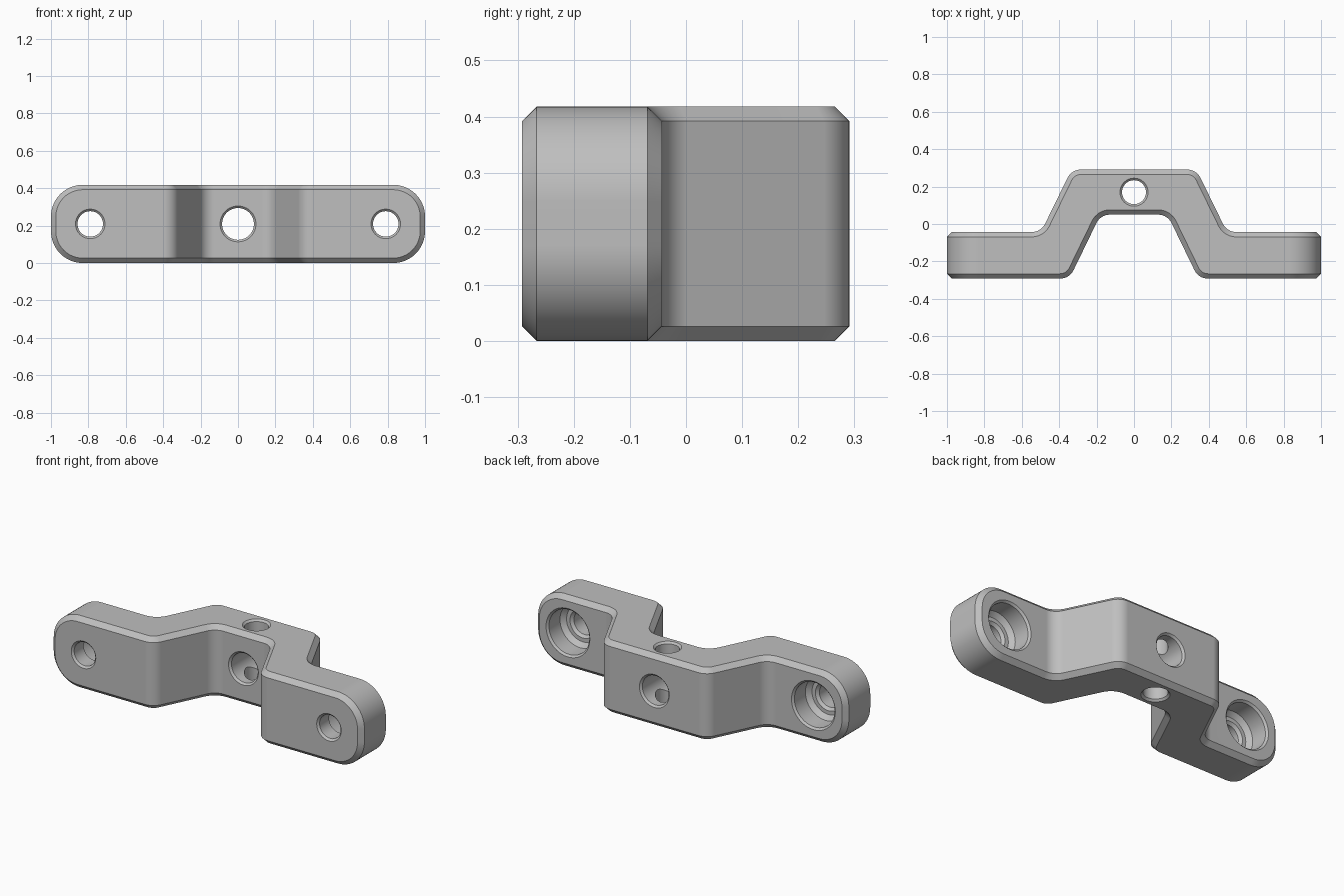
import bpy, bmesh, math
from mathutils import Vector

cube = bpy.data.objects.get("Cube")
if cube:
    bpy.data.objects.remove(cube, do_unlink=True)

HEIGHT = 0.418
MID = HEIGHT / 2
FRONT, BACK = -0.292, -0.043      # wing faces
CHAMFER = 0.026
END_R = 0.17                      # rounded wing ends
FILLET = 0.08                     # bends along the strap

grey = bpy.data.materials.new("grey metal")
grey.use_nodes = True
colour = (0.52, 0.52, 0.52, 1)
grey.diffuse_color = colour
grey.node_tree.nodes["Principled BSDF"].inputs["Base Color"].default_value = colour


def make_object(name, bm):
    bmesh.ops.recalc_face_normals(bm, faces=bm.faces)
    mesh = bpy.data.meshes.new(name)
    bm.to_mesh(mesh)
    bm.free()
    mesh.materials.append(grey)
    obj = bpy.data.objects.new(name, mesh)
    bpy.context.collection.objects.link(obj)
    return obj


def round_corner(before, corner, after, steps=8):
    """Arc points that replace a sharp corner of a path."""
    a, c, b = Vector(before), Vector(corner), Vector(after)
    u, v = (a - c).normalized(), (b - c).normalized()
    half = u.angle(v) / 2
    centre = c + (u + v).normalized() * FILLET / math.sin(half)
    p = (c + u * FILLET / math.tan(half) - centre).normalized()
    q = (c + v * FILLET / math.tan(half) - centre).normalized()
    return [centre + p.slerp(q, i / steps).normalized() * FILLET
            for i in range(steps + 1)]


def half_path(inner_x, inner_y, outer_x, outer_y):
    inner, outer = (inner_x, inner_y), (outer_x, outer_y)
    return (round_corner((0, inner_y), inner, outer)
            + round_corner(inner, outer, (1, outer_y)))


# Strap: matching front and back paths, joined by four-cornered sections
sections = []
for f, b in zip(half_path(0.179, 0.05, 0.345, FRONT),
                half_path(0.334, 0.291, 0.497, BACK)):
    sections.append((f.x, f.y, b.x, b.y, MID))
for i in range(17):
    a = math.pi / 2 * i / 16
    x = 1 - END_R + END_R * math.sin(a)
    sections.append((x, FRONT, x, BACK, MID - END_R + END_R * math.cos(a)))
sections = [(-fx, fy, -bx, by, h) for fx, fy, bx, by, h in reversed(sections)] + sections

bm = bmesh.new()
rings = []
for fx, fy, bx, by, h in sections:
    rings.append([bm.verts.new(p) for p in (
        (fx, fy, MID - h), (fx, fy, MID + h), (bx, by, MID + h), (bx, by, MID - h))])
for r, s in zip(rings, rings[1:]):
    for k in range(4):
        n = (k + 1) % 4
        bm.faces.new((r[k], r[n], s[n], s[k]))
bm.faces.new(rings[0])
bm.faces.new(rings[-1])
bmesh.ops.recalc_face_normals(bm, faces=bm.faces)

# One flat face on each side of a rounded end, then chamfer the whole rim
flat = [e for e in bm.edges
        if abs(e.verts[0].co.x) > 1 - END_R + 0.001
        and abs(e.verts[0].co.x - e.verts[1].co.x) < 1e-5
        and abs(e.verts[0].co.y - e.verts[1].co.y) < 1e-5
        and e.calc_face_angle(0) < 0.01]
bmesh.ops.dissolve_edges(bm, edges=flat, use_verts=False)
rim = [e for e in bm.edges if e.calc_face_angle(0) > math.radians(60)]
bmesh.ops.bevel(bm, geom=rim, offset=CHAMFER, offset_type='OFFSET',
                segments=1, affect='EDGES', clamp_overlap=False)
bracket = make_object("bracket", bm)


def cut(name, profile, centre, axis):
    """Subtract a turned shape; profile holds (radius, distance) pairs."""
    bm = bmesh.new()
    count = 48
    loops = []
    for radius, d in profile:
        loop = []
        for i in range(count):
            a = math.tau * i / count
            p, q = radius * math.cos(a), radius * math.sin(a)
            offset = Vector((p, d, q)) if axis == 'Y' else Vector((p, q, d))
            loop.append(bm.verts.new(Vector(centre) + offset))
        loops.append(loop)
    for r, s in zip(loops, loops[1:]):
        for i in range(count):
            j = (i + 1) % count
            bm.faces.new((r[i], r[j], s[j], s[i]))
    bm.faces.new(loops[0])
    bm.faces.new(loops[-1])
    cutter = make_object(name, bm)
    cutter.hide_render = True
    mod = bracket.modifiers.new(name, 'BOOLEAN')
    mod.operation = 'DIFFERENCE'
    mod.solver = 'EXACT'
    mod.object = cutter
    bpy.context.view_layer.objects.active = bracket
    bpy.ops.object.modifier_apply(modifier=mod.name)
    bpy.data.objects.remove(cutter, do_unlink=True)


def through_hole(r, lo, hi, lip=0.011):
    """Plain hole with a small chamfer at both mouths."""
    return [(r + 2 * lip, lo - lip), (r, lo + lip), (r, hi - lip), (r + 2 * lip, hi + lip)]


# Centre holes that cross inside the raised part
cut("centre_hole", through_hole(0.085, 0.05, 0.291), (0, 0, MID), 'Y')
cut("upright_hole", through_hole(0.064, 0, HEIGHT), (0, 0.17, 0), 'Z')

# Screw holes with a deep counterbore at the back
step = -0.18
screw = [(0.09, FRONT - 0.011), (0.068, FRONT + 0.011), (0.068, step - 0.015),
         (0.083, step), (0.105, step), (0.13, step + 0.025),
         (0.13, BACK - 0.011), (0.152, BACK + 0.011)]
for side, x in (("left", 0.79), ("right", -0.79)):
    cut(side + "_screw_hole", screw, (x, 0, MID), 'Y')

# Smooth bends, crisp chamfers
bpy.ops.object.select_all(action='DESELECT')
bracket.select_set(True)
bpy.context.view_layer.objects.active = bracket
bpy.ops.object.shade_smooth_by_angle(angle=math.radians(30))
normals = bracket.modifiers.new("weighted_normals", 'WEIGHTED_NORMAL')
normals.keep_sharp = True
